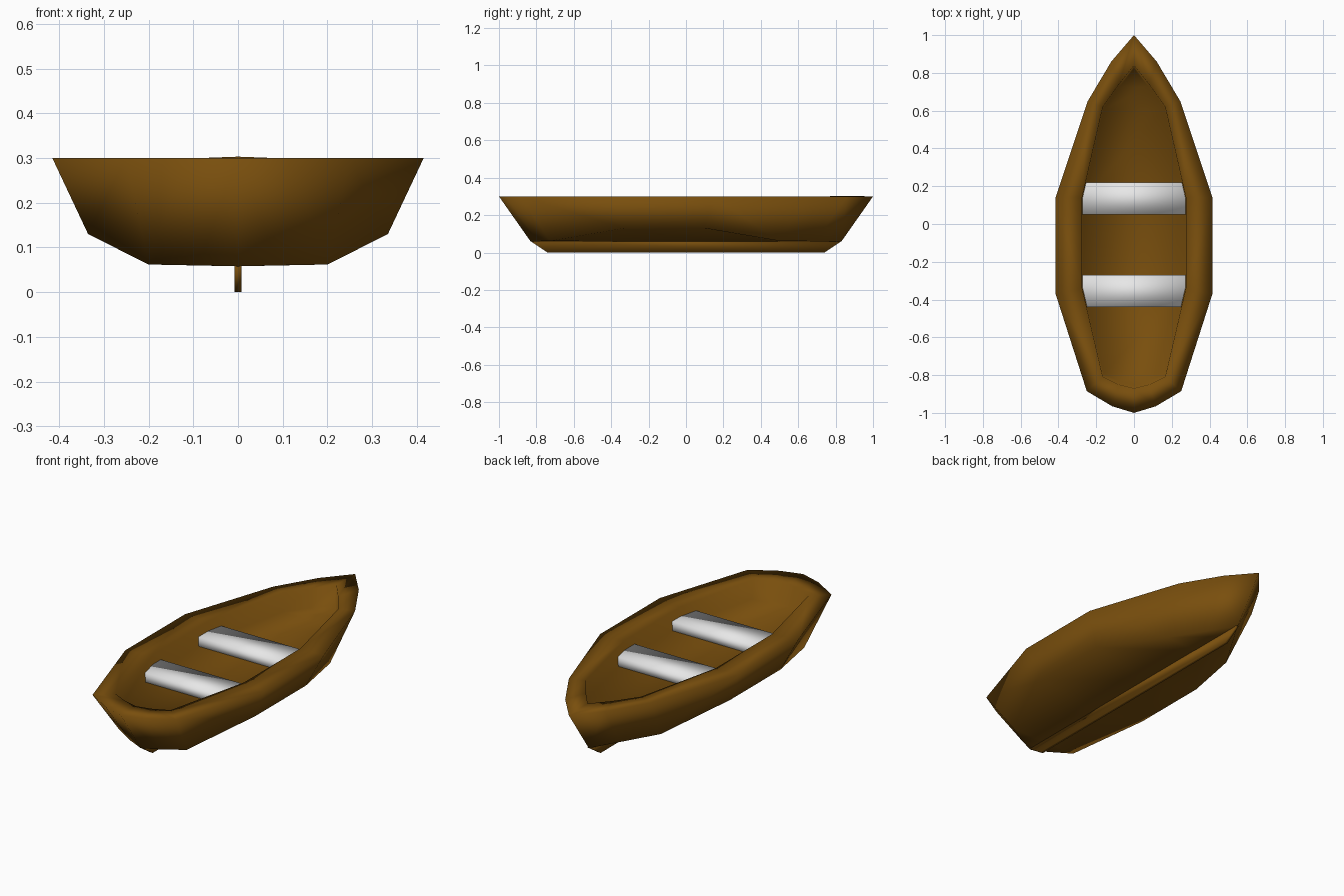
import bpy, bmesh

if "Cube" in bpy.data.objects:
    bpy.data.objects.remove(bpy.data.objects["Cube"])


def material(name, color):
    m = bpy.data.materials.new(name)
    m.diffuse_color = (*color, 1)
    m.use_nodes = True
    m.node_tree.nodes["Principled BSDF"].inputs["Base Color"].default_value = m.diffuse_color
    return m


WOOD = material("brown wood", (0.19, 0.077, 0.004))
WHITE = material("pale grey", (0.8, 0.8, 0.8))


def finish(name, bm, mat):
    bmesh.ops.remove_doubles(bm, verts=bm.verts, dist=1e-4)
    bmesh.ops.recalc_face_normals(bm, faces=bm.faces)
    for f in bm.faces:
        f.smooth = True
    me = bpy.data.meshes.new(name)
    bm.to_mesh(me)
    bm.free()
    me.materials.append(mat)
    ob = bpy.data.objects.new(name, me)
    bpy.context.collection.objects.link(ob)
    return ob


# Half outlines from bow to stern: chine, outer rim and inner rim
outer_low = [(0, .83, .058), (.085, .69, .06), (.2, .50, .062), (.335, .1, .13),
             (.335, -.33, .13), (.2, -.725, .062), (.09, -.79, .06), (0, -.83, .058)]
outer_rim = [(0, 1, .3), (.12, .86, .3), (.245, .65, .3), (.415, .14, .3),
             (.415, -.37, .3), (.25, -.885, .3), (.115, -.965, .3), (0, -1, .3)]
inner_rim = [(0, .84, .303), (.08, .74, .3), (.165, .62, .3), (.275, .14, .3),
             (.275, -.34, .3), (.165, -.81, .3), (.08, -.85, .3), (0, -.87, .3)]
# Walls drop almost straight from the inner rim to a flat floor
floor_edge = [(x * .98, y * .98, .2) for x, y, z in inner_rim]
# Centre line of the bottom
outer_mid = [(0, y, .058) for x, y, z in outer_low]

# Hull: strips between neighbouring lines, mirrored left and right
bm = bmesh.new()


def strip(a, b):
    for i in range(len(a) - 1):
        quad = list(dict.fromkeys((a[i], a[i + 1], b[i + 1], b[i])))
        if len(quad) > 2:
            bm.faces.new([bm.verts.new(p) for p in quad])


def mirrored(line, side):
    return [(x * side, y, z) for x, y, z in line]


lines = [outer_mid, outer_low, outer_rim, inner_rim, floor_edge]
for side in (1, -1):
    for a, b in zip(lines, lines[1:]):
        strip(mirrored(a, side), mirrored(b, side))
# Floor runs across from side to side
strip(floor_edge, mirrored(floor_edge, -1))
finish("hull", bm, WOOD)

# Keel: narrow tapered plate under the hull
bm = bmesh.new()
bmesh.ops.create_cube(bm, size=2)
for v in bm.verts:
    top = v.co.z > 0
    v.co = (v.co.x * .008, v.co.y * (.83 if top else .74), .06 if top else 0)
finish("keel", bm, WOOD)

# Seats: boards let into the hull sides
for name, y in (("front_seat", -.355), ("rear_seat", .135)):
    bm = bmesh.new()
    bmesh.ops.create_cube(bm, size=1)
    for v in bm.verts:
        v.co = (v.co.x * .57, y + v.co.y * .17, .25 if v.co.z > 0 else .19)
    finish(name, bm, WHITE)
